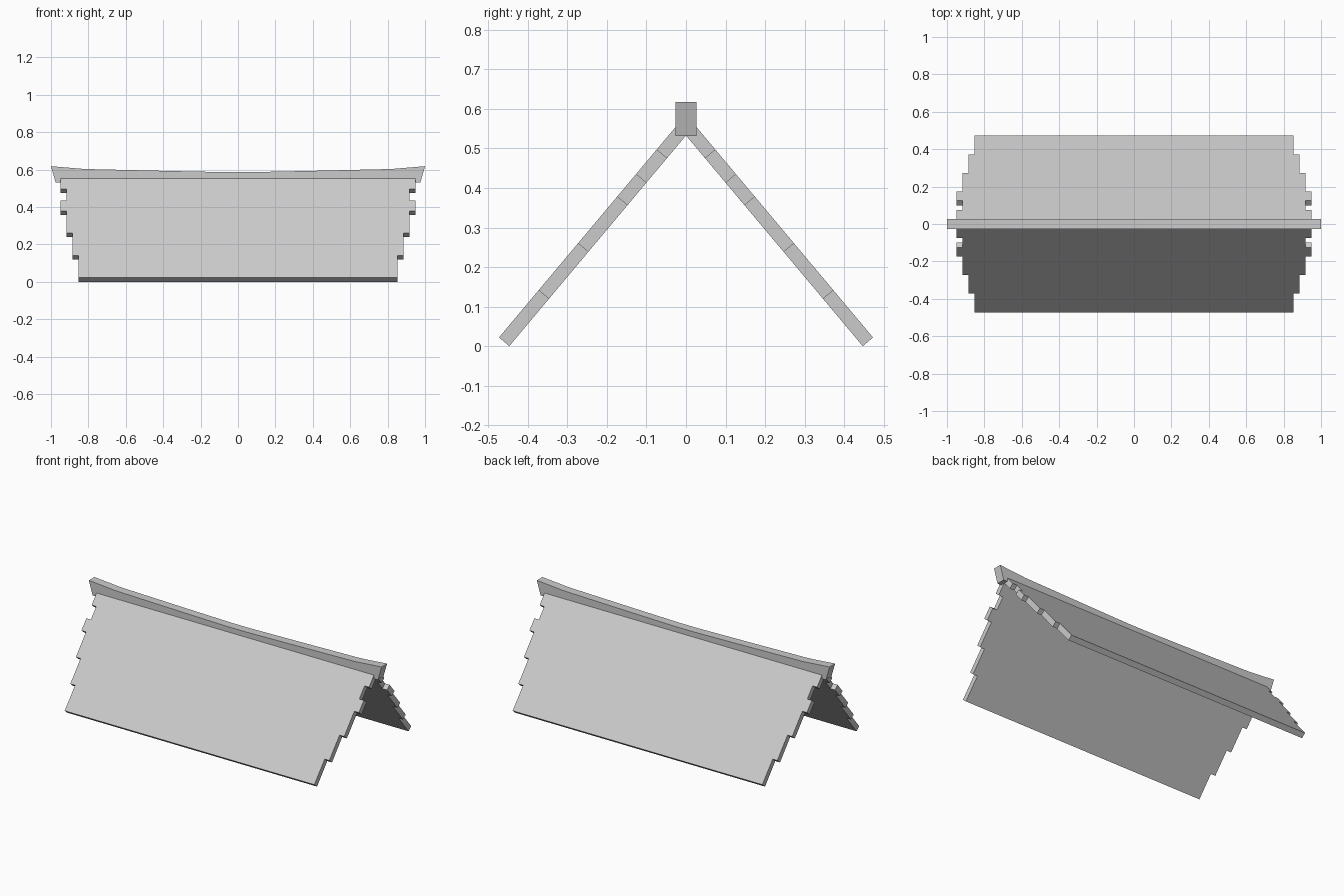
import bpy, bmesh
from math import radians, cos, sin

cube = bpy.data.objects.get("Cube")
if cube:
    bpy.data.objects.remove(cube, do_unlink=True)

grey = bpy.data.materials.new("light grey")
grey.use_nodes = True
colour = (0.6, 0.6, 0.6, 1)
grey.diffuse_color = colour
grey.node_tree.nodes["Principled BSDF"].inputs["Base Color"].default_value = colour


def extruded(name, outline, depth):
    """Prism from a list of 3D points, pushed along the depth vector."""
    bm = bmesh.new()
    face = bm.faces.new([bm.verts.new(p) for p in outline])
    out = bmesh.ops.extrude_face_region(bm, geom=[face])
    moved = [v for v in out["geom"] if isinstance(v, bmesh.types.BMVert)]
    bmesh.ops.translate(bm, verts=moved, vec=depth)
    bmesh.ops.recalc_face_normals(bm, faces=bm.faces)
    mesh = bpy.data.meshes.new(name)
    bm.to_mesh(mesh)
    bm.free()
    mesh.materials.append(grey)
    obj = bpy.data.objects.new(name, mesh)
    bpy.context.collection.objects.link(obj)
    return obj


# Sloping roof panels: stepped rows as (distance up the slope, half width)
pitch, thick = radians(50), 0.034
rows = [(0, 0.853), (0.156, 0.885), (0.311, 0.917),
        (0.465, 0.948), (0.54, 0.917), (0.62, 0.948)]
ends = [s for s, w in rows[1:]] + [0.71]
side = []
for (start, width), end in zip(rows, ends):
    side += [(width, start), (width, end)]
outline = side + [(-w, s) for w, s in reversed(side)]


def on_slope(x, s):
    return (x, -0.473 + s * cos(pitch), 0.022 + s * sin(pitch))


inward = (0, thick * sin(pitch), -thick * cos(pitch))
front_panel = extruded("front_roof_panel", [on_slope(*p) for p in outline], inward)
back_panel = extruded("back_roof_panel",
                      [on_slope(*p) for p in outline], inward)
bm = bmesh.new()
bm.from_mesh(back_panel.data)
bmesh.ops.scale(bm, verts=bm.verts, vec=(1, -1, 1))
bmesh.ops.reverse_faces(bm, faces=bm.faces)
bm.to_mesh(back_panel.data)
bm.free()

# Ridge beam with a sagging top and flared ends
half = 0.027
top = [(0.06, 0.586), (0.35, 0.592), (0.82, 0.603), (1, 0.618)]
right = top + [(0.975, 0.531)]
profile = right + [(-x, z) for x, z in reversed(right)]
extruded("ridge_beam", [(x, -half, z) for x, z in profile], (0, 2 * half, 0))
